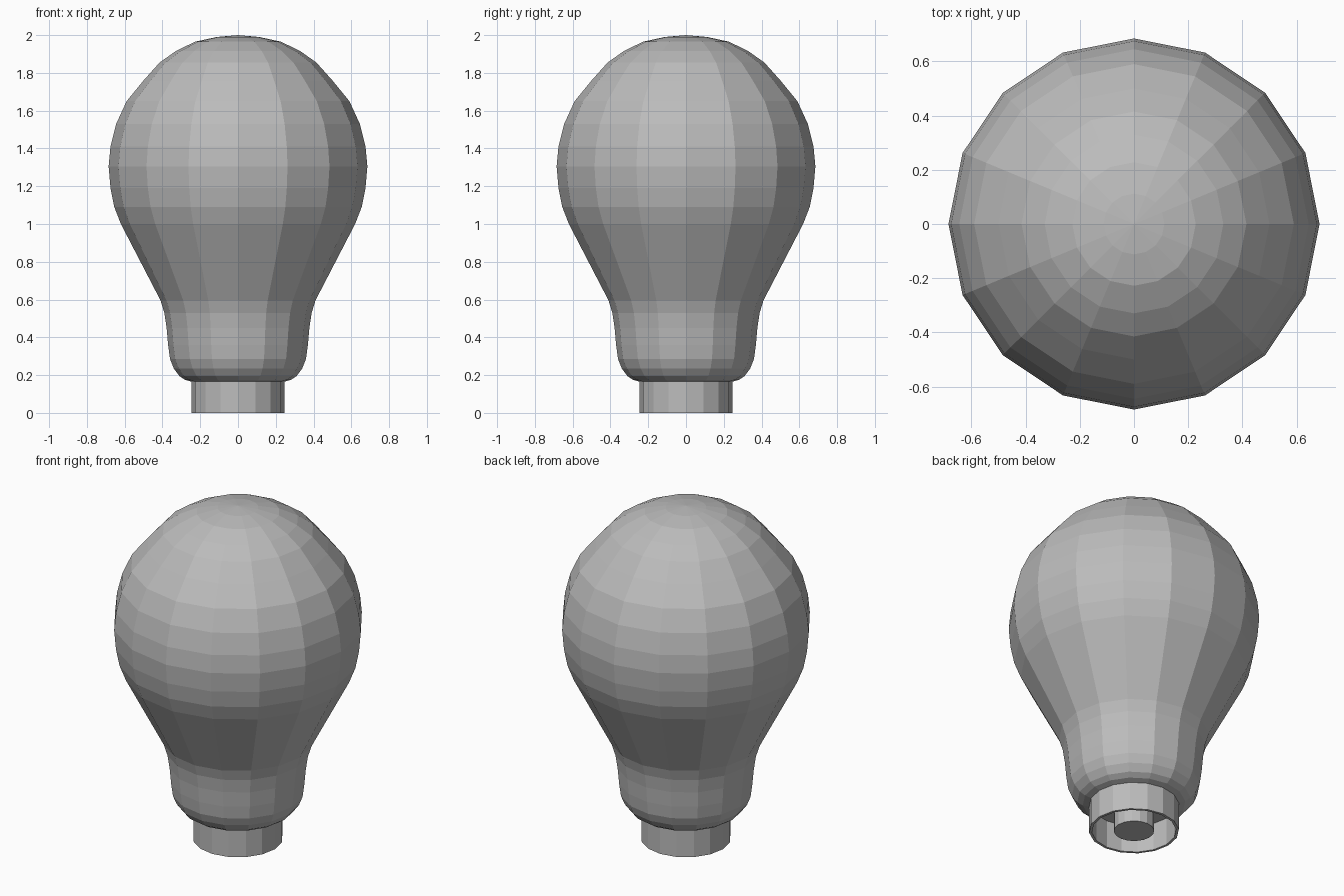
import bpy, bmesh, math

cube = bpy.data.objects.get("Cube")
if cube:
    bpy.data.objects.remove(cube, do_unlink=True)

grey = bpy.data.materials.new("plain grey")
grey.use_nodes = True
colour = (0.5, 0.5, 0.5, 1)
grey.diffuse_color = colour
grey.node_tree.nodes["Principled BSDF"].inputs["Base Color"].default_value = colour


def lathe(name, profile, sides):
    """Spin (radius, height) points around z; radius 0 becomes a pole."""
    bm = bmesh.new()
    rings = []
    for r, z in profile:
        count = sides if r > 0 else 1
        rings.append([bm.verts.new((r * math.cos(math.tau * i / sides),
                                    r * math.sin(math.tau * i / sides), z))
                      for i in range(count)])
    for a, b in zip(rings, rings[1:]):
        for i in range(sides):
            j = (i + 1) % sides
            corners = [a[i % len(a)], a[j % len(a)], b[j % len(b)], b[i % len(b)]]
            bm.faces.new(list(dict.fromkeys(corners)))
    bmesh.ops.recalc_face_normals(bm, faces=bm.faces)
    mesh = bpy.data.meshes.new(name)
    bm.to_mesh(mesh)
    bm.free()
    mesh.materials.append(grey)
    obj = bpy.data.objects.new(name, mesh)
    bpy.context.collection.objects.link(obj)
    return obj


# Faceted bulb with its rounded neck
lathe("bulb", [
    (0, 0.165), (0.245, 0.165), (0.28, 0.175), (0.31, 0.195), (0.34, 0.235),
    (0.36, 0.285), (0.37, 0.36), (0.378, 0.45), (0.39, 0.53), (0.41, 0.595),
    (0.62, 1.0), (0.655, 1.09), (0.675, 1.19), (0.685, 1.305), (0.675, 1.41),
    (0.645, 1.53), (0.59, 1.65), (0.5, 1.76), (0.415, 1.855), (0.33, 1.915),
    (0.228, 1.965), (0.112, 1.99), (0, 2.0)], 16)

# Hollow collar under the neck
lathe("base_collar", [
    (0.245, 0.17), (0.245, 0), (0.23, 0), (0.23, 0.165)], 16)

# Contact stub inside the collar
lathe("contact_stub", [(0.11, 0.17), (0.11, 0), (0, 0)], 16)
